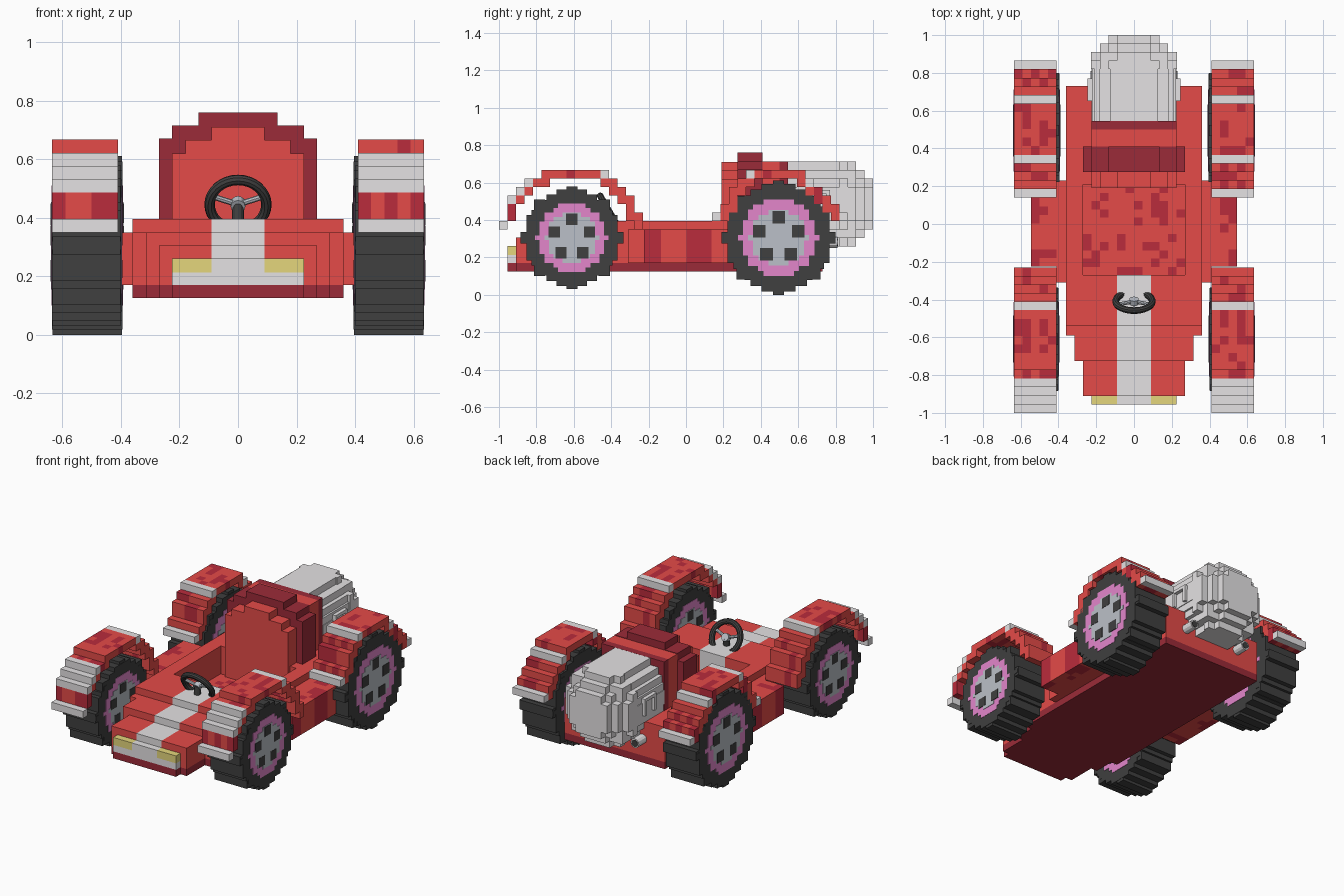
import bpy, bmesh, math, random
from mathutils import Matrix, Vector

random.seed(4)
cube = bpy.data.objects.get("Cube")
if cube:
    bpy.data.objects.remove(cube, do_unlink=True)

V = 0.0453  # block size
COLOURS = {
    "red": (0.78, 0.07, 0.065), "spot_red": (0.49, 0.025, 0.045),
    "dark_red": (0.33, 0.024, 0.04), "light_grey": (0.78, 0.76, 0.77),
    "tyre_black": (0.05, 0.05, 0.05), "rim_pink": (0.77, 0.24, 0.6),
    "hub_grey": (0.5, 0.53, 0.58), "lamp_yellow": (0.78, 0.67, 0.2),
}
RED, SPOT, DARK, GREY, BLACK, PINK, HUB, YELLOW = range(8)
MATS = []
for name, rgb in COLOURS.items():
    m = bpy.data.materials.new(name)
    m.use_nodes = True
    m.diffuse_color = (*rgb, 1)
    m.node_tree.nodes["Principled BSDF"].inputs["Base Color"].default_value = (*rgb, 1)
    MATS.append(m)


def box(bm, x0, x1, y0, y1, z0, z1, mat=RED):
    size = Matrix.Diagonal((abs(x1 - x0), abs(y1 - y0), abs(z1 - z0), 1))
    mid = Matrix.Translation(((x0 + x1) / 2, (y0 + y1) / 2, (z0 + z1) / 2))
    made = bmesh.ops.create_cube(bm, size=1, matrix=mid @ size)
    for f in {f for v in made["verts"] for f in v.link_faces}:
        f.material_index = mat


def wide(bm, hw, y0, y1, z0, z1, mat=RED):
    box(bm, -hw, hw, y0, y1, z0, z1, mat)


def finish(bm, name):
    me = bpy.data.meshes.new(name)
    bm.to_mesh(me)
    bm.free()
    for m in MATS:
        me.materials.append(m)
    ob = bpy.data.objects.new(name, me)
    bpy.context.collection.objects.link(ob)
    return ob


def rod(name, a, b, r, mat, sides=12):
    a, b = Vector(a), Vector(b)
    d = b - a
    bm = bmesh.new()
    bmesh.ops.create_cone(bm, cap_ends=True, segments=sides, radius1=r, radius2=r, depth=d.length,
                          matrix=Matrix.Translation((a + b) / 2) @ d.to_track_quat("Z", "Y").to_matrix().to_4x4())
    for f in bm.faces:
        f.material_index = mat
    return finish(bm, name)


def spotted(chance):
    return SPOT if random.random() < chance else RED


# Nose and hood: stepped slabs with a centre stripe, over a dark base
bm = bmesh.new()
base = bmesh.new()
for hw, y0, y1, top in ((0.27, -0.91, -0.725, 0.305), (0.315, -0.725, -0.59, 0.35),
                        (0.36, -0.59, -0.54, 0.35), (0.36, -0.54, -0.27, 0.395)):
    box(bm, -hw, -0.09, y0, y1, 0.17, top)
    box(bm, -0.09, 0.09, y0, y1, 0.17, top, GREY)
    box(bm, 0.09, hw, y0, y1, 0.17, top)
    wide(base, hw, y0, y1, 0.125, 0.17, DARK)
finish(bm, "hood")
wide(base, 0.225, -0.955, -0.91, 0.125, 0.17, DARK)
wide(base, 0.36, -0.27, 0.73, 0.125, 0.17, DARK)
finish(base, "base_plate")

# Front bumper and lamps
bm = bmesh.new()
wide(bm, 0.225, -0.955, -0.91, 0.17, 0.212, GREY)
wide(bm, 0.09, -0.955, -0.91, 0.212, 0.26, GREY)
finish(bm, "front_bumper")
bm = bmesh.new()
for s in (-1, 1):
    box(bm, s * 0.09, s * 0.225, -0.955, -0.91, 0.212, 0.26, YELLOW)
finish(bm, "front_lamps")

# Cockpit floor, side walls and rear deck
bm = bmesh.new()
for i in range(12):
    for j in range(11):
        x, y = -0.27 + i * 0.045, -0.27 + j * 0.0435
        box(bm, x, x + 0.045, y, y + 0.0435, 0.17, 0.215, spotted(0.2))
finish(bm, "cockpit_floor")
bm = bmesh.new()
for s in (-1, 1):
    box(bm, s * 0.27, s * 0.36, -0.27, 0.21, 0.17, 0.395)
wide(bm, 0.36, 0.21, 0.73, 0.17, 0.395)
finish(bm, "body_sides")

# Side pods with upright bands
bm = bmesh.new()
for s in (-1, 1):
    box(bm, s * 0.36, s * 0.41, -0.31, 0.23, 0.17, 0.35)
    for j in range(10):
        y = -0.225 + j * 0.0453
        for i in range(3):
            band = SPOT if j in (0, 1, 5, 6, 7) else RED
            box(bm, s * (0.41 + i * V), s * (0.41 + i * V + V), y, y + V, 0.17, 0.35,
                band if i == 2 else spotted(0.2))
finish(bm, "side_pods")

# Seat: red cushion, dark hoop, red and dark back
bm = bmesh.new()
for hw, top in ((0.225, 0.62), (0.18, 0.665), (0.09, 0.71)):
    wide(bm, hw, 0.19, 0.3, 0.2, top)
wide(bm, 0.225, 0.41, 0.5, 0.39, 0.712)
finish(bm, "seat")
bm = bmesh.new()
for hw, top in ((0.27, 0.67), (0.225, 0.715), (0.135, 0.76)):
    wide(bm, hw, 0.275, 0.41, 0.35, top, DARK)
wide(bm, 0.225, 0.5, 0.545, 0.39, 0.712, DARK)
finish(bm, "seat_hoop")

# Rear engine: round stepped sections shrinking to the back
bm = bmesh.new()
for y0, y1, r in ((0.545, 0.82, 0.2265), (0.82, 0.865, 0.2265), (0.865, 0.91, 0.215),
                  (0.91, 0.955, 0.181), (0.955, 1.0, 0.136)):
    for k in range(10):
        z = (k - 4.5) * V
        if abs(z) < r:
            hw = r * (1 - (abs(z) / r) ** 2.5) ** 0.4
            if y0 > 0.8:
                hw = round(hw / V) * V
            wide(bm, max(hw, V), y0, y1, 0.485 + z - V / 2, 0.485 + z + V / 2, GREY)
for s in (-1, 1):  # side handles
    for y in (0.65, 0.75):
        box(bm, s * 0.21, s * 0.245, y, y + 0.02, 0.45, 0.56, GREY)
    box(bm, s * 0.22, s * 0.245, 0.65, 0.77, 0.54, 0.56, GREY)
finish(bm, "engine")
for s, side in ((1, "left"), (-1, "right")):
    rod(side + "_exhaust", (s * 0.2, 0.7, 0.28), (s * 0.2, 0.81, 0.28), 0.03, GREY)
    rod(side + "_exhaust_mouth", (s * 0.2, 0.81, 0.28), (s * 0.2, 0.813, 0.28), 0.022, BLACK)


def fender(name, s, start, columns, grey_tops):
    # each column gives its lowest and highest block
    bm = bmesh.new()
    w = 0.225 / 5
    for i, col in enumerate(columns.split()):
        lo, hi = int(col[0]), int(col[1])
        bars = [spotted(0.5 if n % 2 else 0.17) for n in range(5)]
        for k in range(lo, hi + 1):
            y, z = start + i * V, 0.35 + k * V
            if k == hi and i in grey_tops:
                box(bm, s * 0.41, s * 0.635, y, y + V, z, z + V, GREY)
                continue
            for n, mat in enumerate(bars):
                x = 0.41 + n * w
                box(bm, s * x, s * (x + w), y, y + V, z, z + V, mat)
    finish(bm, name)


def disc(bm, x0, x1, cy, cz, r, rows, mat):
    # stepped round slab made of level strips
    h = 2 * r / rows
    for k in range(rows):
        z = -r + (k + 0.5) * h
        out = max(1, round(math.sqrt(r * r - z * z) / h)) * h
        box(bm, x0, x1, cy - out, cy + out, cz + z - h / 2, cz + z + h / 2, mat)


def wheel(name, s, cy, r, inside):
    cz = 0.305
    bm = bmesh.new()
    disc(bm, s * inside, s * 0.635, cy, cz, r - 0.018, 19, BLACK)
    for n in range(8):  # tread blocks
        a = math.pi * n / 4
        y, z = cy + (r - 0.03) * math.sin(a), cz - (r - 0.03) * math.cos(a)
        box(bm, s * (inside + 0.002), s * 0.633, y - 0.03, y + 0.03, z - 0.03, z + 0.03, BLACK)
    finish(bm, name + "_tyre")
    bm = bmesh.new()
    for x, d in ((0.635, 1), (inside, -1)):  # outer and inner faces
        disc(bm, s * x, s * (x + d * 0.002), cy, cz, r * 0.67, 15, PINK)
        disc(bm, s * x, s * (x + d * 0.004), cy, cz, r * 0.49, 11, HUB)
        for n in range(5):
            a = math.radians(72 * n)
            y, z, h = cy + r * 0.36 * math.sin(a), cz + r * 0.36 * math.cos(a), r * 0.11
            box(bm, s * x, s * (x + d * 0.006), y - h, y + h, z - h, z + h, BLACK)
    finish(bm, name + "_rim")


# Wheels and fenders
FRONT = "00 13 34 45 55 56 66 66 66 66 66 66 56 45 34 13 01"
REAR = "11 12 24 45 56 66 66 66 66 66 56 45 34 23 12 11"
for s, side in ((1, "left"), (-1, "right")):
    fender("front_fender_" + side, s, -1.0, FRONT, (0, 1, 2, 3, 12))
    fender("rear_fender_" + side, s, 0.14, REAR, (0, 4, 11, 15))
    wheel("front_wheel_" + side, s, -0.61, 0.275, 0.4)
    wheel("rear_wheel_" + side, s, 0.495, 0.305, 0.395)

# Steering wheel, tilted back toward the seat
hub = Vector((0, -0.41, 0.445))
bpy.ops.mesh.primitive_torus_add(location=hub, rotation=(math.radians(-60), 0, 0), major_radius=0.097,
                                 minor_radius=0.018, major_segments=32, minor_segments=10)
ring = bpy.context.object
ring.name = "steering_ring"
ring.data.materials.append(MATS[BLACK])
bpy.ops.object.shade_smooth_by_angle()
up = Vector((0, -0.5, 0.866))
for n, a in enumerate((20, 160)):
    t = math.radians(a)
    tip = hub + 0.095 * (Vector((math.cos(t), 0, 0)) + up * math.sin(t))
    rod("steering_spoke_%d" % n, hub, tip, 0.01, HUB, 8)
axis = Vector((0, 0.866, 0.5))
rod("steering_hub", hub - axis * 0.015, hub + axis * 0.015, 0.025, HUB)
rod("steering_column", hub, (0, -0.42, 0.36), 0.02, BLACK)
